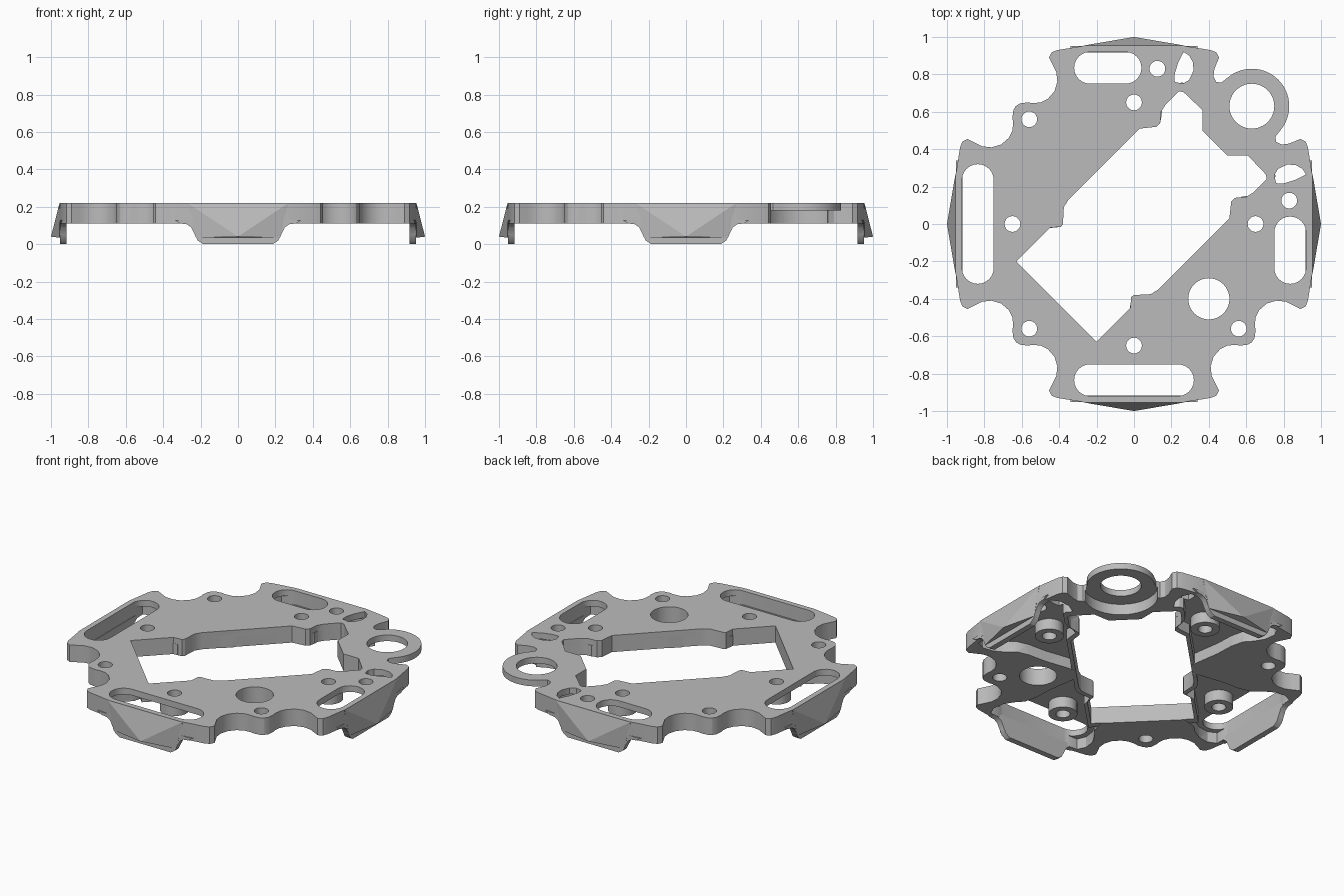
import bpy, bmesh, math
from mathutils import Matrix

cube = bpy.data.objects.get("Cube")
if cube:
    bpy.data.objects.remove(cube, do_unlink=True)

grey = bpy.data.materials.new("plain grey")
grey.use_nodes = True
colour = (0.5, 0.5, 0.5, 1)
grey.diffuse_color = colour
grey.node_tree.nodes["Principled BSDF"].inputs["Base Color"].default_value = colour

LOW, MID, TOP = 0.11, 0.18, 0.22


def add_mesh(name, mesh):
    obj = bpy.data.objects.new(name, mesh)
    bpy.context.collection.objects.link(obj)
    mesh.materials.clear()
    mesh.materials.append(grey)
    return obj


def prism(name, loops, z0, z1, matrix=Matrix()):
    """Extrude a flat outline, with further loops as holes."""
    curve = bpy.data.curves.new(name, 'CURVE')
    curve.dimensions, curve.fill_mode = '2D', 'BOTH'
    curve.extrude = (z1 - z0) / 2
    for loop in loops:
        spline = curve.splines.new('POLY')
        spline.points.add(len(loop) - 1)
        for point, (x, y) in zip(spline.points, loop):
            point.co = (x, y, 0, 1)
        spline.use_cyclic_u = True
    temp = bpy.data.objects.new("temp", curve)
    bpy.context.collection.objects.link(temp)
    graph = bpy.context.evaluated_depsgraph_get()
    mesh = bpy.data.meshes.new_from_object(temp.evaluated_get(graph))
    bpy.data.objects.remove(temp, do_unlink=True)
    bm = bmesh.new()
    bm.from_mesh(mesh)
    bmesh.ops.remove_doubles(bm, verts=bm.verts, dist=1e-5)
    bmesh.ops.transform(bm, verts=bm.verts, matrix=matrix @ Matrix.Translation((0, 0, (z0 + z1) / 2)))
    bmesh.ops.recalc_face_normals(bm, faces=bm.faces)
    bm.to_mesh(mesh)
    bm.free()
    return add_mesh(name, mesh)


def arc(x, y, r, start=0, end=360, steps=32):
    count = steps if end - start == 360 else steps + 1
    angles = [math.radians(start + (end - start) * i / steps) for i in range(count)]
    return [(x + r * math.cos(a), y + r * math.sin(a)) for a in angles]


def swap(points):
    return [(y, x) for x, y in points]


def fold(half):
    """Complete a half outline across the x = y diagonal."""
    return half + swap(half)[::-1]


def turn(points, quarter):
    for _ in range(quarter):
        points = [(-y, x) for x, y in points]
    return points


def slot(x0, x1, y, r):
    return arc(x1 - r, y, r, -90, 90, 12) + arc(x0 + r, y, r, 90, 270, 12)


# Outer outline: three scalloped corners and one with a ring lug
corner = fold([(.955, .25), (.93, .41), (.918, .44), (.89, .455), (.85, .435), (.81, .415),
               (.76, .41), (.71, .425), (.67, .46), (.65, .5), (.646, .54), (.65, .57),
               (.645, .61), (.63, .632)])
ring_corner = fold([(.955, .25), (.93, .41), (.918, .44), (.89, .455), (.83, .43), (.79, .425),
                    (.76, .44), (.755, .465)] + arc(.63, .63, .2, -41, 44, 16))
outline = ring_corner + [p for q in (1, 2, 3) for p in turn(corner, q)]

# Diagonal window
window = fold([(-.2, -.63), (-.02, -.45), (-.015, -.39), (0, -.38), (.09, -.375), (.13, -.35),
               (.51, .03), (.52, .12), (.54, .14), (.6, .145), (.64, .17), (.71, .24),
               (.705, .265), (.61, .365), (.5, .365)])

# Screw holes, large holes, slots and leaf-shaped openings
long_slot = slot(-.32, .32, -.835, .085)
short_slot = slot(-.32, .04, .835, .085)
leaf = [(.265, .92), (.235, .86), (.217, .8), (.218, .76), (.26, .75), (.295, .77),
        (.318, .82), (.315, .865), (.295, .9)]
holes = [long_slot, swap(long_slot), short_slot, swap(short_slot), leaf, swap(leaf),
         arc(.63, .63, .12, steps=48), arc(.4, -.4, .11, steps=48)]
for x, y in ((0, .65), (.65, 0), (0, -.65), (-.65, 0), (-.56, .56), (-.56, -.56), (.56, -.56),
             (.125, .83), (.83, .125)):
    holes.append(arc(x, y, .042))

plate = prism("base_plate", [outline, window] + holes, LOW, TOP)

# Hollows under each side, leaving a boss round each screw hole
side = [(.33, -.915), (.355, -.86), (.345, -.79), (.31, -.73), (.265, -.68), (.245, -.6),
        (.24, -.48), (.22, -.35), (.2, -.2)]
pocket = side + [(-x, y) for x, y in side[::-1]]
cutters = [prism("pocket_cutter", [turn(pocket, q), turn(arc(0, -.65, .085), q)], 0, MID)
           for q in range(4)]
# Relief that leaves the ring lug thin
cutters.append(prism("lug_cutter", [arc(.63, .63, .218, steps=48)], 0, MID))

for cutter in cutters:
    cutter.hide_render = True
    mod = plate.modifiers.new("cut", 'BOOLEAN')
    mod.operation, mod.solver, mod.object = 'DIFFERENCE', 'EXACT', cutter
graph = bpy.context.evaluated_depsgraph_get()
plate.data = bpy.data.meshes.new_from_object(plate.evaluated_get(graph))
plate.modifiers.clear()
for cutter in cutters:
    bpy.data.objects.remove(cutter, do_unlink=True)

# Rim wall round the window
rim = [(.04 + (x - .04) * 1.07, .04 + (y - .04) * 1.07) for x, y in window]
parts = [plate, prism("window_rim", [rim, window], LOW + .002, MID + .002)]

# Hanging lips and their faceted outer bulges
lip_half = [(.34, .13), (.31, .111), (.275, .107), (.25, .09), (.23, .05), (.215, .02), (.185, 0)]
lip = lip_half + [(-x, z) for x, z in lip_half[::-1]]
for q, where in enumerate(("front", "left", "back", "right")):
    spin = Matrix.Rotation(math.radians(90 * q), 4, 'Z')
    parts.append(prism(where + "_lip", [lip], .916, .953, spin @ Matrix.Rotation(math.pi / 2, 4, 'X')))
    bm = bmesh.new()
    for x, y, z in ((.27, -.954, TOP), (-.27, -.954, TOP), (0, -1, .04), (.225, -.954, .035),
                    (-.225, -.954, .035), (.27, -.94, TOP), (-.27, -.94, TOP), (0, -.94, .035)):
        bm.verts.new((x, y, z))
    bmesh.ops.convex_hull(bm, input=bm.verts)
    bmesh.ops.transform(bm, verts=bm.verts, matrix=spin)
    bmesh.ops.recalc_face_normals(bm, faces=bm.faces)
    mesh = bpy.data.meshes.new(where + "_bulge")
    bm.to_mesh(mesh)
    bm.free()
    add_mesh(where + "_bulge", mesh)

# Smooth curved walls, keeping hard edges
bpy.ops.object.select_all(action='DESELECT')
for obj in parts:
    obj.select_set(True)
bpy.context.view_layer.objects.active = plate
bpy.ops.object.shade_smooth_by_angle(angle=math.radians(30))
